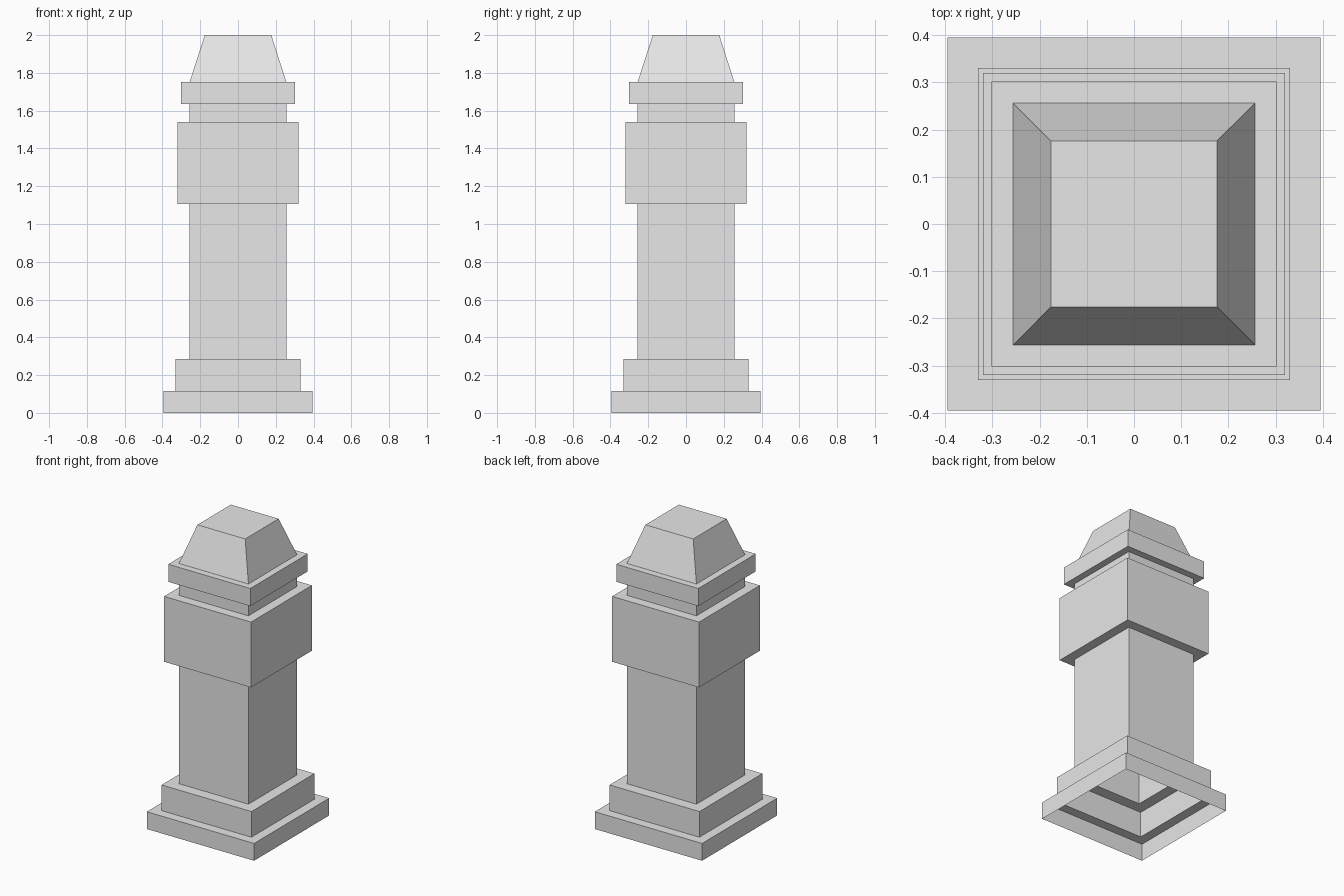
import bpy
import bmesh

old = bpy.data.objects.get("Cube")
if old:
    bpy.data.objects.remove(old, do_unlink=True)

stone = bpy.data.materials.new("grey stone")
stone.use_nodes = True
grey = (0.8, 0.8, 0.8, 1)
stone.diffuse_color = grey
stone.node_tree.nodes["Principled BSDF"].inputs["Base Color"].default_value = grey


def square_shell(name, profile, closed_top=False):
    """Sweep a (half width, height) profile around a square, leaving it hollow."""
    bm = bmesh.new()
    rings = [[bm.verts.new((sx * w, sy * w, z))
              for sx, sy in ((-1, -1), (1, -1), (1, 1), (-1, 1))]
             for w, z in profile]
    for low, high in zip(rings, rings[1:]):
        for i in range(4):
            j = (i + 1) % 4
            bm.faces.new((low[i], low[j], high[j], high[i]))
    if closed_top:
        bm.faces.new(rings[-1])
    mesh = bpy.data.meshes.new(name)
    bm.to_mesh(mesh)
    bm.free()
    mesh.materials.append(stone)
    obj = bpy.data.objects.new(name, mesh)
    bpy.context.collection.objects.link(obj)
    return obj


SHAFT = 0.256  # half width shared by shaft, neck and finial

# Stepped foot, open underneath
square_shell("base_plinth", [(0.395, 0), (0.395, 0.115), (0.331, 0.115)])
square_shell("upper_plinth", [(0.331, 0.115), (0.331, 0.286), (SHAFT, 0.286)])

# Shaft with its wide block
square_shell("shaft", [(SHAFT, 0.286), (SHAFT, 1.105)])
square_shell("wide_block", [(SHAFT, 1.105), (0.32, 1.105), (0.32, 1.54), (SHAFT, 1.54)])

# Neck, cap ledge and tapered finial
square_shell("neck", [(SHAFT, 1.54), (SHAFT, 1.635)])
square_shell("cap_ledge", [(SHAFT, 1.635), (0.302, 1.635), (0.302, 1.752), (SHAFT, 1.752)])
square_shell("finial", [(SHAFT, 1.752), (0.176, 2.0)], closed_top=True)
